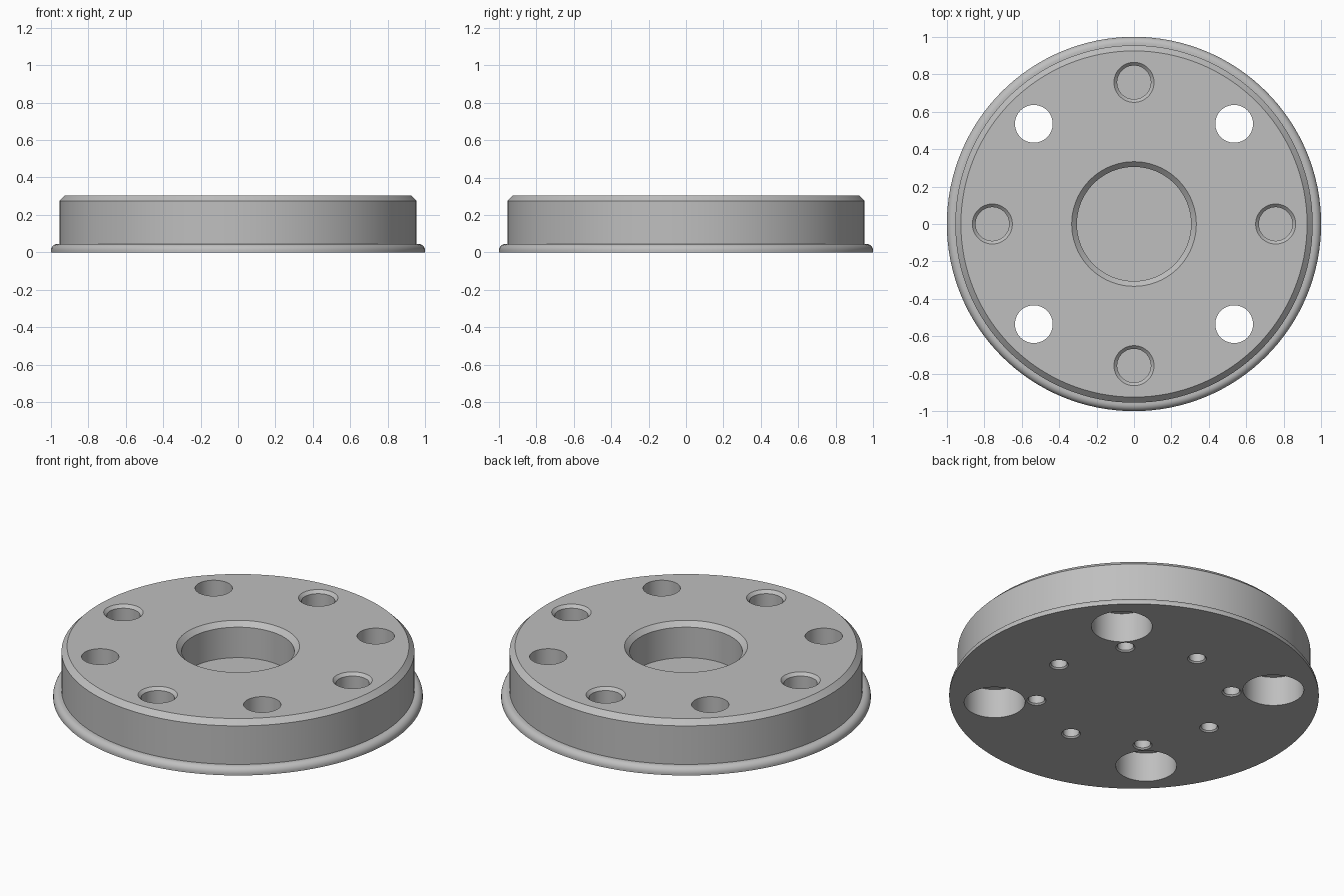
import bpy
import bmesh
from math import cos, sin, pi, radians

cube = bpy.data.objects.get("Cube")
if cube:
    bpy.data.objects.remove(cube, do_unlink=True)

steel = bpy.data.materials.new("steel_grey")
steel.use_nodes = True
GREY = (0.52, 0.52, 0.52, 1.0)
steel.diffuse_color = GREY
steel.node_tree.nodes["Principled BSDF"].inputs["Base Color"].default_value = GREY

TOP = 0.305        # height of the upper face
BOLT_R = 0.757     # outer hole circle
PIN_R = 0.53       # inner hole circle


def lathe(bm, profile, segments, x=0.0, y=0.0):
    """Add a closed solid of revolution from (radius, z) points, bottom to top."""
    rings = []
    for r, z in profile:
        rings.append([bm.verts.new((x + r * cos(2 * pi * i / segments),
                                    y + r * sin(2 * pi * i / segments), z))
                      for i in range(segments)])
    for low, high in zip(rings, rings[1:]):
        for i in range(segments):
            j = (i + 1) % segments
            bm.faces.new((low[i], low[j], high[j], high[i]))
    bm.faces.new(rings[0][::-1])
    bm.faces.new(rings[-1])


def make_object(name, bm):
    bm.normal_update()
    mesh = bpy.data.meshes.new(name)
    bm.to_mesh(mesh)
    bm.free()
    mesh.materials.append(steel)
    obj = bpy.data.objects.new(name, mesh)
    bpy.context.collection.objects.link(obj)
    return obj


def top_hole(radius, chamfer, floor):
    """Profile of a blind hole with a chamfered mouth on the upper face."""
    return [(radius, floor), (radius, TOP - chamfer),
            (radius + chamfer, TOP), (radius + chamfer, TOP + 0.05)]


def around(radius, count, start):
    for i in range(count):
        a = start + 2 * pi * i / count
        yield radius * cos(a), radius * sin(a)


# Disc body: rounded base flange, straight wall, chamfered top edge
fillet = 0.035
profile = [(1.0, 0.0)]
profile += [(1 - fillet + fillet * cos(a), 0.01 + fillet * sin(a))
            for a in (pi / 2 * i / 8 for i in range(9))]
profile += [(0.955, 0.045), (0.955, 0.275), (0.925, TOP)]
bm = bmesh.new()
lathe(bm, profile, 128)
body = make_object("flange_disc", bm)

# Cutter holding every bore and hole
bm = bmesh.new()
lathe(bm, top_hole(0.305, 0.028, 0.095), 96)              # central blind bore
for x, y in around(BOLT_R, 4, 0):                         # chamfered blind holes
    lathe(bm, top_hole(0.09, 0.017, 0.1), 48, x, y)
for x, y in around(BOLT_R, 4, pi / 4):                    # counterbored through holes
    lathe(bm, [(0.165, -0.05), (0.165, 0.175), (0.101, 0.175), (0.101, TOP + 0.05)],
          48, x, y)
for x, y in around(PIN_R, 8, 0):                          # small holes in the underside
    lathe(bm, [(0.052, -0.05), (0.052, 0.0), (0.044, 0.008), (0.044, 0.15)], 32, x, y)
cutter = make_object("hole_cutter", bm)
cutter.hide_render = True

# Cut the holes, then discard the cutter
cut = body.modifiers.new("holes", "BOOLEAN")
cut.operation = "DIFFERENCE"
cut.solver = "EXACT"
cut.object = cutter
bpy.ops.object.select_all(action="DESELECT")
body.select_set(True)
bpy.context.view_layer.objects.active = body
bpy.ops.object.modifier_apply(modifier=cut.name)
bpy.data.objects.remove(cutter, do_unlink=True)

# Smooth round walls with crisp edges
bpy.ops.object.shade_smooth_by_angle(angle=radians(30))
